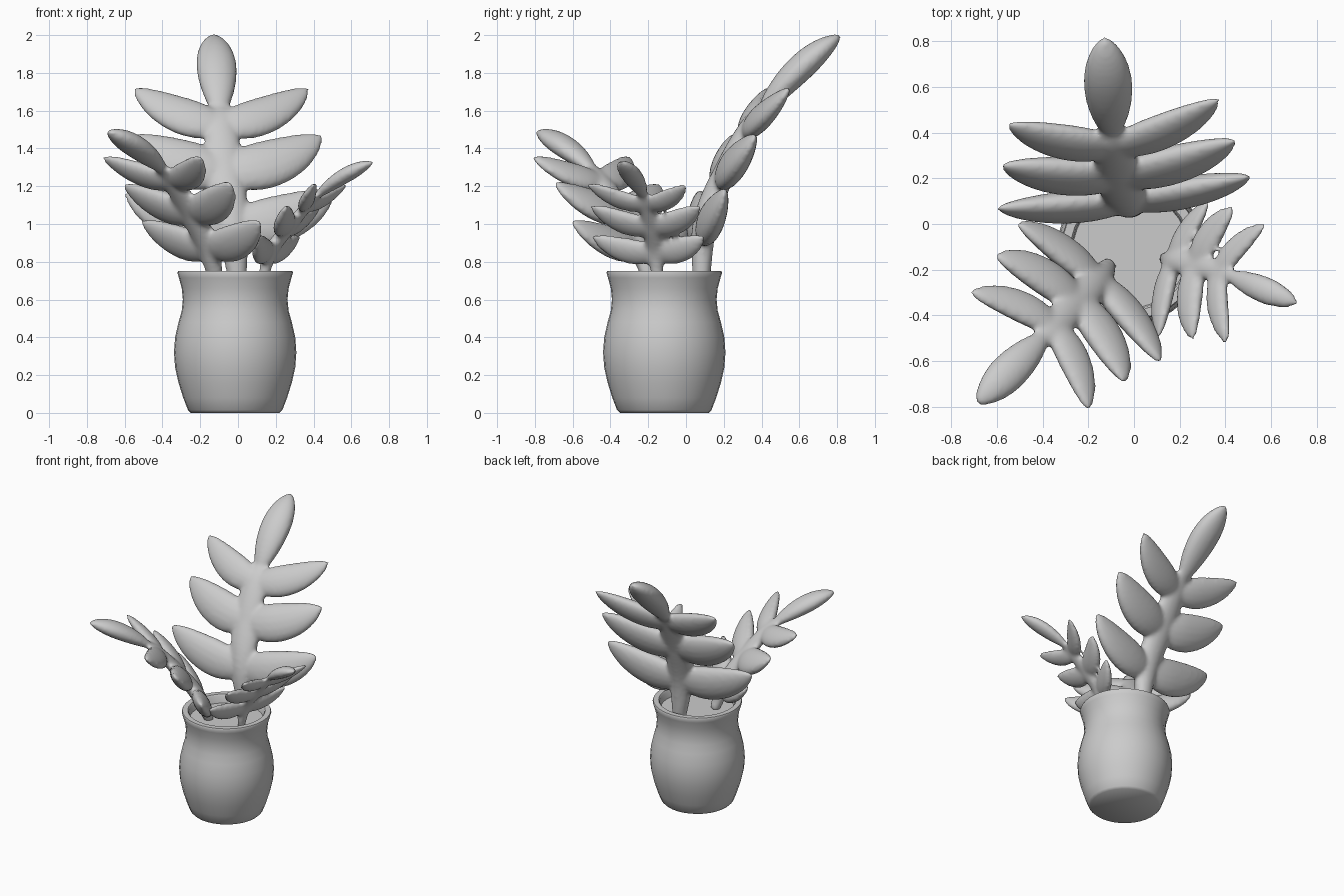
import bpy, bmesh, math
from mathutils import Vector

if "Cube" in bpy.data.objects:
    bpy.data.objects.remove(bpy.data.objects["Cube"])

clay = bpy.data.materials.new("plain_grey")
clay.use_nodes = True
GREY = (0.6, 0.6, 0.6, 1)
clay.diffuse_color = GREY
clay.node_tree.nodes["Principled BSDF"].inputs["Base Color"].default_value = GREY


def finish(bm, name):
    bmesh.ops.recalc_face_normals(bm, faces=bm.faces[:])
    mesh = bpy.data.meshes.new(name)
    bm.to_mesh(mesh)
    bm.free()
    obj = bpy.data.objects.new(name, mesh)
    bpy.context.collection.objects.link(obj)
    mesh.materials.append(clay)
    bpy.ops.object.select_all(action="DESELECT")
    obj.select_set(True)
    bpy.context.view_layer.objects.active = obj
    bpy.ops.object.shade_smooth_by_angle(angle=math.radians(50))
    return obj


def lathe(name, profile, centre, sides=32):
    bm = bmesh.new()
    verts = [bm.verts.new((r + centre[0], centre[1], z)) for r, z in profile]
    edges = [bm.edges.new(pair) for pair in zip(verts, verts[1:])]
    bmesh.ops.spin(bm, geom=verts + edges, cent=(*centre, 0), axis=(0, 0, 1),
                   angle=math.tau, steps=sides)
    bmesh.ops.remove_doubles(bm, verts=bm.verts[:], dist=0.0005)
    return finish(bm, name)


def tube(bm, points, widths, wide_dir, flatness, sides=16):
    """Closed tube with elliptical sections, wide along wide_dir."""
    rings = []
    last = len(points) - 1
    for i, (p, w) in enumerate(zip(points, widths)):
        along = (points[min(i + 1, last)] - points[max(i - 1, 0)]).normalized()
        wide = (wide_dir - along * wide_dir.dot(along)).normalized()
        thin = along.cross(wide)
        ring = []
        for k in range(sides):
            a = math.tau * k / sides
            offset = wide * math.cos(a) + thin * math.sin(a) * flatness[i]
            ring.append(bm.verts.new(p + offset * w))
        rings.append(ring)
    for a, b in zip(rings, rings[1:]):
        for k in range(sides):
            j = (k + 1) % sides
            bm.faces.new((a[k], a[j], b[j], b[k]))
    bm.faces.new(rings[0][::-1])
    bm.faces.new(rings[-1])


def lobe(bm, root, tip, bend, wide_dir, half_width, peak, start, flat=0.52, steps=20):
    """Plump leaf lobe: a curved spindle, narrow at the root and rounded at the tip."""
    control = (root + tip) / 2 + bend
    points, widths = [], []
    for s in range(steps + 1):
        t = 0.999 * math.sin(s / steps * math.pi / 2)
        points.append(root * (1 - t) ** 2 + control * 2 * t * (1 - t) + tip * t * t)
        if t < peak:
            h = 1 - (1 - start) * ((peak - t) / peak) ** 2
        else:
            h = (1 - ((t - peak) / (1 - peak)) ** 2) ** 0.68
        widths.append(half_width * h)
    tube(bm, points, widths, wide_dir, [flat] * len(points))


def smooth_path(points, steps=6):
    """Catmull-Rom curve through the points."""
    pts = [points[0] * 2 - points[1]] + points + [points[-1] * 2 - points[-2]]
    out = []
    for a, b, c, d in zip(pts, pts[1:], pts[2:], pts[3:]):
        for s in range(steps):
            t = s / steps
            out.append(0.5 * (2 * b + (c - a) * t + (2 * a - 5 * b + 4 * c - d) * t ** 2
                              + (3 * b - a - 3 * c + d) * t ** 3))
    return out + [points[-1]]


def frond(name, scale, stem, end, pairs):
    """stem: base, three lobe roots, neck; pairs: the two lobe tips at each root."""
    bm = bmesh.new()
    stem = [Vector(p) for p in stem]
    pairs = [[Vector(p) for p in pair] for pair in pairs]
    end = Vector(end)
    side = sum((b - a for a, b in pairs), Vector()).normalized()

    # Stem, round at the base and flatter between the lobes
    path = smooth_path(stem)
    sizes, flats = [], []
    for i in range(len(path)):
        t = i / (len(path) - 1)
        sizes.append(scale * (0.045 + 0.05 * math.sin(math.pi * min(t * 1.1, 1)) + 0.015 * t))
        flats.append(0.95 - 0.4 * min(t * 2, 1))
    tube(bm, path, sizes, side, flats)

    # Three pairs of side lobes
    for i, pair in enumerate(pairs, 1):
        along = (stem[i + 1] - stem[i - 1]).normalized()
        for tip in pair:
            reach = (tip - stem[i]).length
            size = scale * (0.132, 0.136, 0.112)[i - 1]
            lobe(bm, stem[i], tip, along * reach * -0.2, along, size, 0.38, 0.6)

    # Lobe at the end
    along = end - stem[-1]
    up = along.cross(side).normalized()
    if up.z < 0:
        up = -up
    lobe(bm, stem[-1], end, up * along.length * 0.08, side, scale * 0.108, 0.52, 0.5, 0.68)

    # Fuse the lobes into one soft leaf
    obj = finish(bm, name)
    fuse = obj.modifiers.new("fuse", "REMESH")
    fuse.mode = "VOXEL"
    fuse.voxel_size = 0.013
    fuse.use_smooth_shade = True
    soften = obj.modifiers.new("soften", "SMOOTH")
    soften.factor = 0.5
    soften.iterations = 8


# Pot with a rolled rim, and the soil inside
CENTRE = (-0.015, -0.115)
lathe("pot", [(0, 0), (0.235, 0), (0.25, 0.015), (0.275, 0.08), (0.3, 0.16), (0.318, 0.24),
              (0.324, 0.32), (0.318, 0.4), (0.3, 0.48), (0.283, 0.54), (0.277, 0.6),
              (0.283, 0.66), (0.298, 0.715), (0.306, 0.742), (0.302, 0.752),
              (0.265, 0.752), (0.257, 0.742), (0.25, 0.66), (0.24, 0.6)], CENTRE)
lathe("soil", [(0, 0.69), (0.254, 0.69)], CENTRE)

# Tall leaf at the back
frond("back_leaf", 1.0,
      [(0, 0.08, 0.68), (-0.03, 0.1, 1.0), (-0.07, 0.21, 1.29), (-0.09, 0.34, 1.53),
       (-0.1, 0.42, 1.62)], (-0.13, 0.82, 2.0),
      [[(-0.6, 0.07, 1.17), (0.51, 0.21, 1.18)],
       [(-0.58, 0.26, 1.47), (0.445, 0.37, 1.47)],
       [(-0.555, 0.44, 1.72), (0.375, 0.55, 1.72)]])

# Middle leaf leaning to the front
frond("right_leaf", 0.78,
      [(-0.11, -0.18, 0.68), (-0.16, -0.25, 0.88), (-0.25, -0.34, 1.06), (-0.35, -0.45, 1.23),
       (-0.41, -0.51, 1.3)], (-0.69, -0.79, 1.49),
      [[(-0.515, 0, 1.02), (0.115, -0.61, 1.02)],
       [(-0.61, -0.14, 1.21), (-0.04, -0.7, 1.22)],
       [(-0.725, -0.3, 1.36), (-0.2, -0.82, 1.36)]])

# Small leaf leaning outwards
frond("left_leaf", 0.56,
      [(0.13, -0.15, 0.68), (0.17, -0.16, 0.85), (0.27, -0.18, 0.98), (0.37, -0.21, 1.1),
       (0.43, -0.23, 1.16)], (0.72, -0.35, 1.33),
      [[(0.33, 0.1, 0.94), (0.11, -0.5, 0.94)],
       [(0.44, 0.075, 1.1), (0.26, -0.51, 1.1)],
       [(0.58, 0, 1.21), (0.41, -0.53, 1.22)]])
